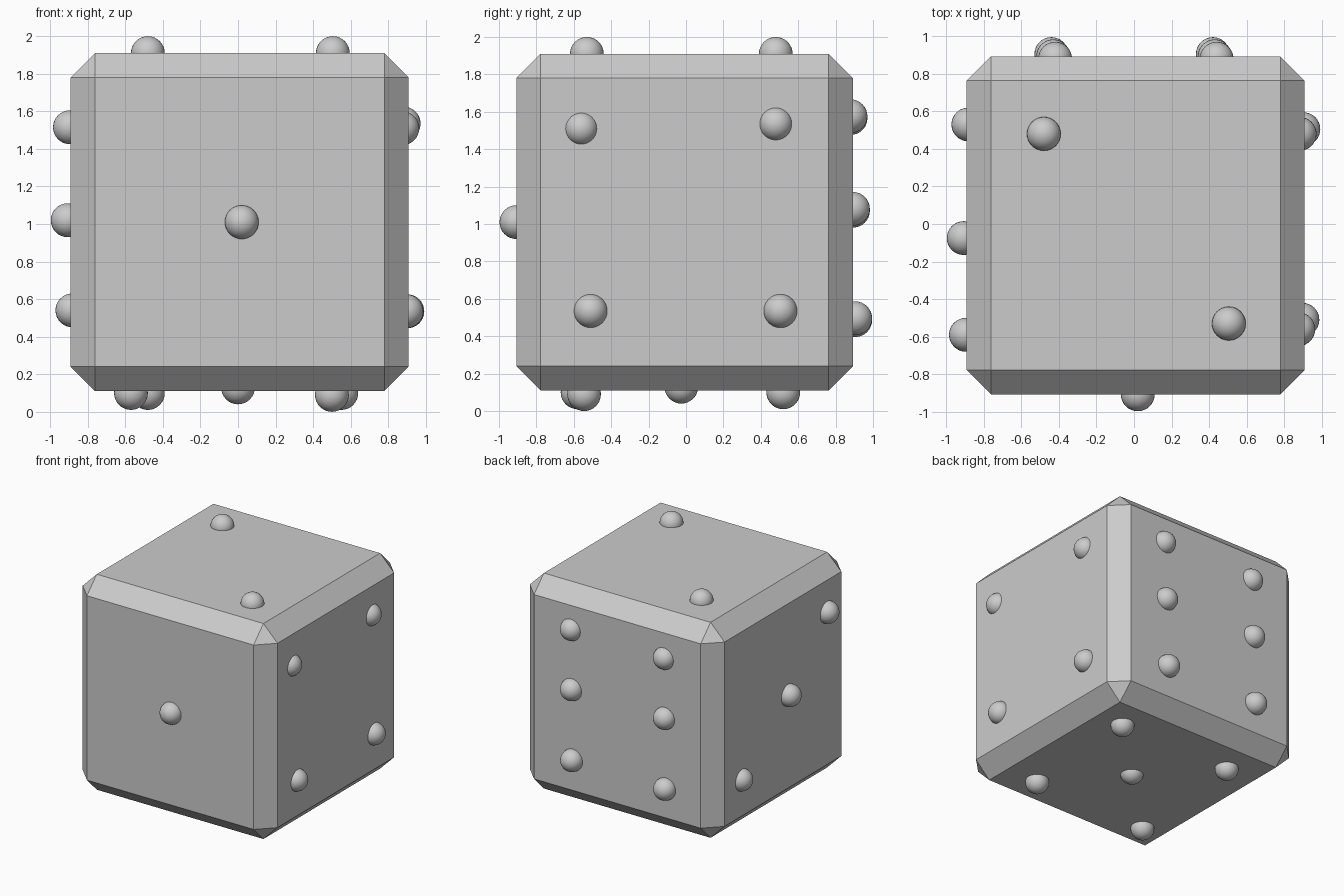
import bpy

# Chamfered cube body
bpy.ops.mesh.primitive_cube_add(size=1.8, location=(0.009, -0.007, 1.01))
body = bpy.context.object
body.name = "die_body"
bevel = body.modifiers.new("chamfer", 'BEVEL')
bevel.width = 0.13
bevel.segments = 1
bevel.limit_method = 'NONE'

# Slightly irregular spherical pips, centred near each face
pips = {
    "front": [(0.02, -0.907, 1.01)],
    "top": [(-0.48, 0.48, 1.91), (0.505, -0.53, 1.91)],
    "left": [(-0.895, -0.59, 1.515), (-0.907, -0.075, 1.02), (-0.882, 0.53, 0.54)],
    "right": [(0.875, -0.56, 1.51), (0.882, 0.48, 1.535),
              (0.897, -0.51, 0.535), (0.902, 0.505, 0.535)],
    "bottom": [(0.55, 0.52, 0.10), (0.50, -0.545, 0.09), (0.0, -0.025, 0.13),
               (-0.48, 0.52, 0.10), (-0.57, -0.58, 0.10)],
    # two columns of three on the back
    "back": [(x + dx, y, z + dz)
             for x, dz in ((-0.43, -0.004), (0.43, 0.006))
             for dx, y, z in ((0.01, 0.88, 1.57), (0.0, 0.893, 1.075), (-0.01, 0.905, 0.49))],
}

for face, spots in pips.items():
    for i, spot in enumerate(spots, 1):
        bpy.ops.mesh.primitive_uv_sphere_add(segments=32, ring_count=16, radius=0.09, location=spot)
        pip = bpy.context.object
        pip.name = f"{face}_pip_{i}"
        bpy.ops.object.shade_smooth()
